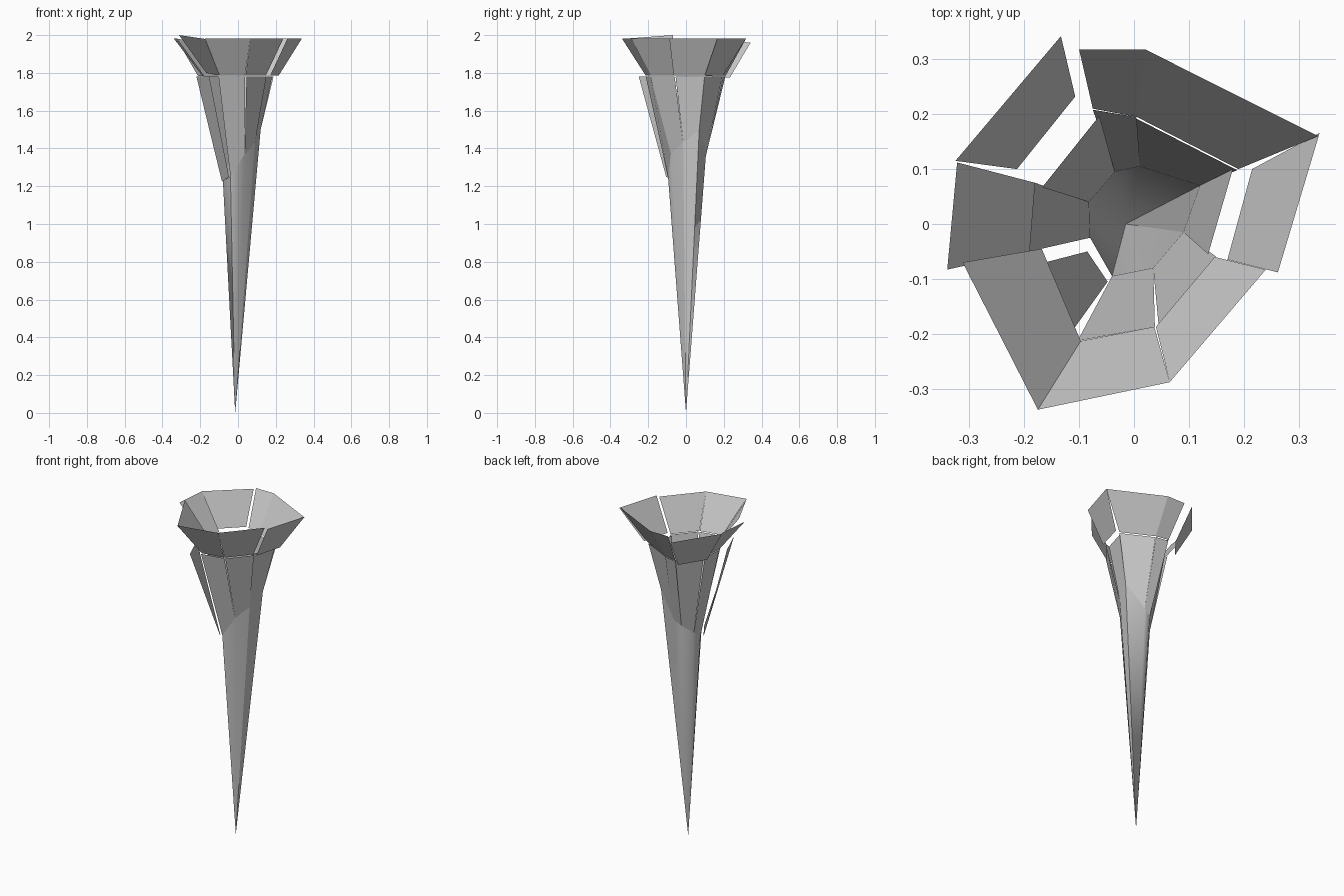
import bpy

if "Cube" in bpy.data.objects:
    bpy.data.objects.remove(bpy.data.objects["Cube"])


def build(name, verts, faces, smooth=None):
    mesh = bpy.data.meshes.new(name)
    mesh.from_pydata(verts, [], faces)
    mesh.update()
    obj = bpy.data.objects.new(name, mesh)
    bpy.context.collection.objects.link(obj)
    if smooth:
        bpy.ops.object.select_all(action='DESELECT')
        bpy.context.view_layer.objects.active = obj
        obj.select_set(True)
        bpy.ops.object.shade_smooth_by_angle(angle=smooth)
    return obj


def panel(name, low_a, low_b, top_b, top_a):
    return build(name, [low_a, low_b, top_b, top_a], [(0, 1, 2, 3)])


RIM_LOW, RIM_TOP = 1.785, 1.982

# Flared rim panels, counter-clockwise: inner pair then outer pair
rim = {
    "back_right": ((.19, .10), (.005, .195), (.02, .318), (.335, .16)),
    "back": ((.005, .195), (-.075, .21), (-.10, .318), (.02, .318)),
    "left": ((-.18, .075), (-.19, -.05), (-.34, -.083), (-.322, .112)),
    "front": ((-.097, -.213), (.037, -.187), (.065, -.288), (-.175, -.338)),
    "front_right": ((.04, -.187), (.147, -.06), (.24, -.083), (.065, -.288)),
    "right": ((.17, -.065), (.215, .10), (.338, .166), (.262, -.088)),
}
for name, (a, b, c, d) in rim.items():
    panel("rim_" + name, (*a, RIM_LOW), (*b, RIM_LOW), (*c, RIM_TOP), (*d, RIM_TOP))
# Loose, tilted rim panels
panel("rim_back_left", (-.107, .232, 1.775), (-.213, .10, 1.785),
      (-.325, .115, 1.98), (-.133, .342, 1.96))
panel("rim_front_left", (-.168, -.045, 1.80), (-.097, -.213, 1.785),
      (-.175, -.338, 1.98), (-.312, -.07, 2.0))

# Slanted ring where the long spike meets the upper panels
ring = [(.12, .07, 1.50), (.01, .105, 1.36), (-.035, .095, 1.33),
        (-.082, .04, 1.28), (-.08, -.025, 1.23), (-.04, -.095, 1.25),
        (.035, -.08, 1.37), (.09, -.015, 1.43)]

# Upper panels rising from the ring to the rim
upper = [("back_right", (.188, .098), (.004, .192)),
         ("back", (.004, .195), (-.075, .208)),
         ("back_left", (-.063, .197), (-.167, .067)),
         ("left", (-.18, .075), (-.19, -.05)),
         ("front_left", (-.22, -.085), (-.152, -.25)),
         ("front", (-.103, -.213), (.038, -.187)),
         ("front_right", (.045, -.187), (.15, -.06)),
         ("right", (.135, -.055), (.18, .10))]
for i, (name, a, b) in enumerate(upper):
    low_a, low_b = ring[i], ring[(i + 1) % 8]
    if name == "front_left":
        low_a, low_b = (-.085, -.05, 1.225), (-.048, -.105, 1.25)
    panel("upper_" + name, low_a, low_b, (*b, 1.78), (*a, 1.78))

# Long tapering spike, smooth shaded; the right side stops short of the tip
tip = (-.015, 0, 0)
short = tuple(tip[k] + (ring[7][k] - tip[k]) * .25 for k in range(3))
verts = ring + [tip, short]
faces = [(8, (i + 1) % 8, i) for i in range(7)] + [(9, 0, 7), (9, 8, 0)]
build("spike", verts, faces, smooth=1.2)
